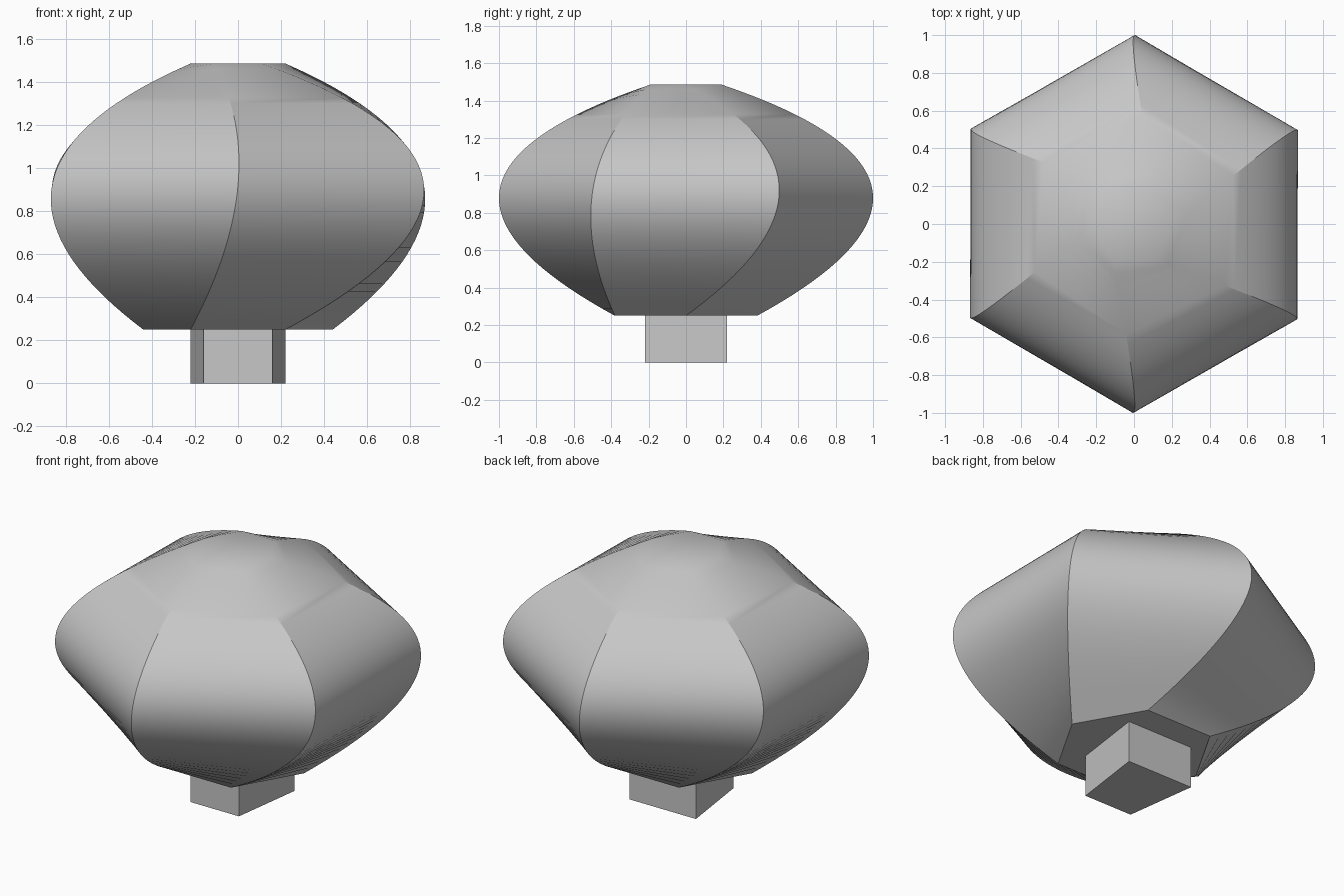
import bpy, bmesh, math
from mathutils import Vector

default = bpy.data.objects.get("Cube")
if default:
    bpy.data.objects.remove(default)

grey = bpy.data.materials.new("plain_grey")
grey.use_nodes = True
grey.diffuse_color = (0.57, 0.57, 0.57, 1)
grey.node_tree.nodes["Principled BSDF"].inputs["Base Color"].default_value = grey.diffuse_color


def loft(name, rings, smooth=False):
    """Skin a stack of closed rings and cap both ends."""
    bm = bmesh.new()
    loops = [[bm.verts.new(p) for p in ring] for ring in rings]
    n = len(loops[0])
    for low, high in zip(loops, loops[1:]):
        for i in range(n):
            j = (i + 1) % n
            bm.faces.new((low[i], low[j], high[j], high[i]))
    bm.faces.new(loops[0][::-1])
    bm.faces.new(loops[-1])
    bmesh.ops.recalc_face_normals(bm, faces=bm.faces)
    mesh = bpy.data.meshes.new(name)
    bm.to_mesh(mesh)
    bm.free()
    mesh.materials.append(grey)
    obj = bpy.data.objects.new(name, mesh)
    bpy.context.collection.objects.link(obj)
    if smooth:
        bpy.ops.object.select_all(action='DESELECT')
        obj.select_set(True)
        bpy.context.view_layer.objects.active = obj
        bpy.ops.object.shade_smooth_by_angle(angle=math.radians(30))
    return obj


def hex_corner(radius, degrees, z):
    a = math.radians(degrees)
    return Vector((radius * math.cos(a), radius * math.sin(a), z))


# Twisted six-sided body: one corner path through three hexagons, repeated
bottom = hex_corner(0.44, -120, 0.25)
middle = hex_corner(0.997, -90, 0.92)
top = hex_corner(0.22, -120, 1.485)
STEPS = 40
path = []
for k in range(STEPS + 1):
    u = 2 * k / STEPS - 1
    path.append(bottom * (u * (u - 1) / 2) + middle * (1 - u * u) + top * (u * (u + 1) / 2))


def hexagon(p):
    radius, angle = math.hypot(p.x, p.y), math.degrees(math.atan2(p.y, p.x))
    return [hex_corner(radius, angle + 60 * i, p.z) for i in range(6)]


loft("twisted_body", [hexagon(p) for p in path], smooth=True)

# Tapered-plan foot, narrower at the front
plan = [(-0.16, -0.22), (0.16, -0.22), (0.22, 0.22), (-0.22, 0.22)]
loft("foot", [[(x, y, z) for x, y in plan] for z in (0, 0.25)])
